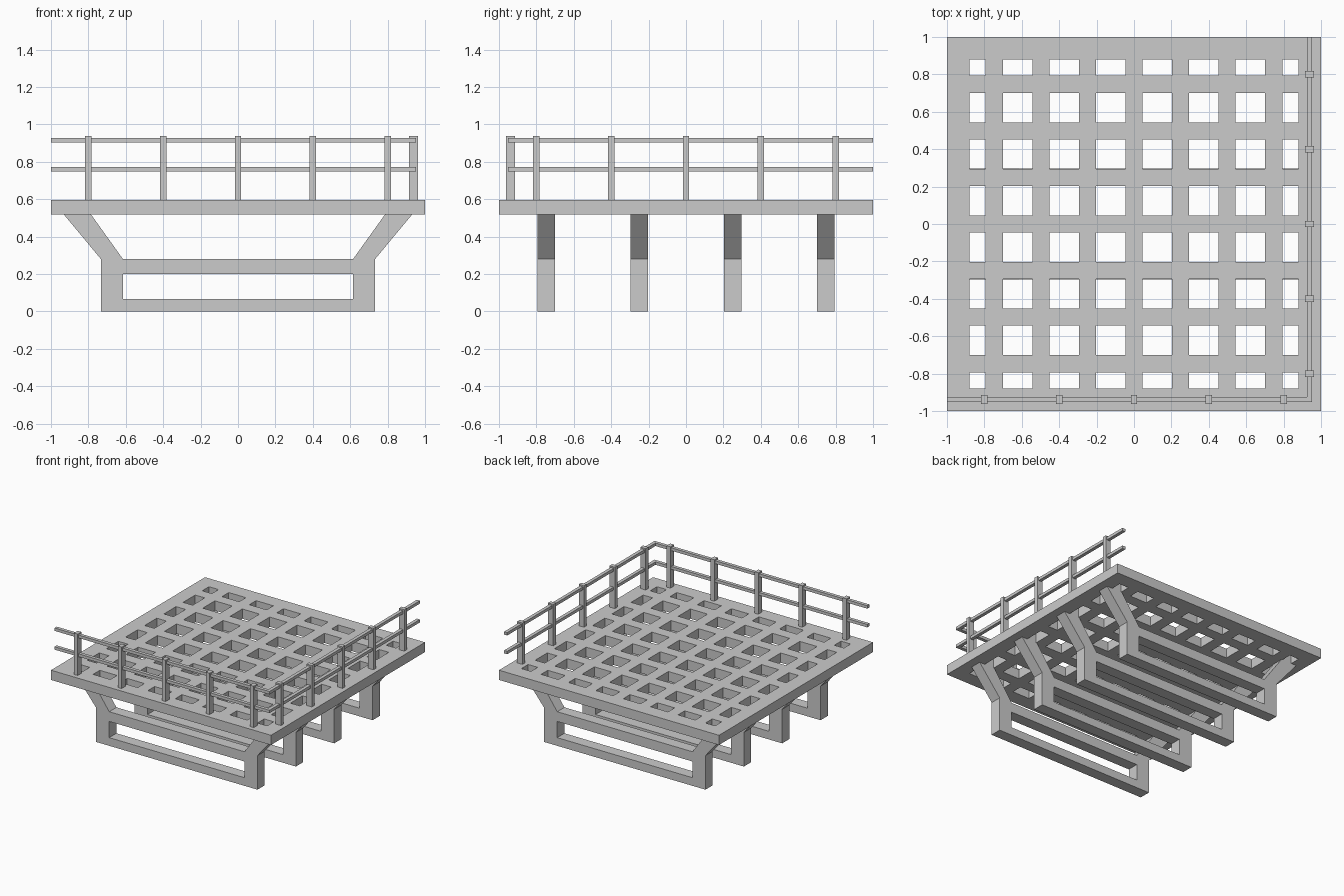
import bpy, bmesh

if "Cube" in bpy.data.objects:
    bpy.data.objects.remove(bpy.data.objects["Cube"])


def finish(name, bm):
    bmesh.ops.recalc_face_normals(bm, faces=bm.faces)
    mesh = bpy.data.meshes.new(name)
    bm.to_mesh(mesh)
    bm.free()
    obj = bpy.data.objects.new(name, mesh)
    bpy.context.collection.objects.link(obj)
    return obj


def box(name, lo, hi):
    bm = bmesh.new()
    bmesh.ops.create_cube(bm, size=1)
    for v in bm.verts:
        v.co = [(a + b) / 2 + c * (b - a) for a, b, c in zip(lo, hi, v.co)]
    return finish(name, bm)


def sheet(name, verts, faces, move):
    """Extrude a flat set of faces into a closed solid."""
    bm = bmesh.new()
    vs = [bm.verts.new(v) for v in verts]
    for f in faces:
        bm.faces.new([vs[i] for i in f])
    ext = bmesh.ops.extrude_face_region(bm, geom=bm.faces[:], use_keep_orig=True)
    bmesh.ops.translate(bm, vec=move,
                        verts=[g for g in ext["geom"] if isinstance(g, bmesh.types.BMVert)])
    loose = [v for v in bm.verts if not v.link_faces]
    bmesh.ops.delete(bm, geom=loose, context='VERTS')
    return finish(name, bm)


# Deck: border frame and lattice of 7 x 7 bars in one solid slab
cuts = [-1, -0.88]
for k in range(-3, 4):
    cuts += [k * 0.249 - 0.046, k * 0.249 + 0.046]
cuts += [0.88, 1]
n = len(cuts)
points = [(x, y, 0.517) for y in cuts for x in cuts]
cells = [(j * n + i, j * n + i + 1, (j + 1) * n + i + 1, (j + 1) * n + i)
         for j in range(n - 1) for i in range(n - 1)
         if i in (0, n - 2) or j in (0, n - 2) or i % 2 == 0 or j % 2 == 0]
sheet("lattice_deck", points, cells, (0, 0, 0.08))

# Support frames: closed loop below, flared arms up to the deck
half = [(0.733, 0), (0.733, 0.28), (0.93, 0.517), (0.785, 0.517),
        (0.615, 0.28), (0.615, 0.2), (0.615, 0.067), (0.615, 0)]
m = len(half)
arm = [(0, 1, 4, 5), (0, 5, 6), (0, 6, 7), (1, 2, 3, 4)]
faces = arm + [tuple(i + m for i in reversed(f)) for f in arm]
faces += [(4, 5, 5 + m, 4 + m), (6, 7, 7 + m, 6 + m)]
for k, y in enumerate((-0.747, -0.249, 0.249, 0.747)):
    verts = [(s * x, y - 0.047, z) for s in (1, -1) for x, z in half]
    sheet(f"support_frame_{k + 1}", verts, faces, (0, 0.094, 0))

# Railing posts along the front and right edges
for k in range(5):
    p = -0.8 + 0.4 * k
    box(f"front_post_{k + 1}", (p - 0.017, -0.963, 0.59), (p + 0.017, -0.915, 0.937))
    box(f"right_post_{k + 1}", (0.915, p - 0.017, 0.59), (0.963, p + 0.017, 0.937))

# L-shaped rails
a, b = 0.925, 0.953
for name, z in (("lower_rail", 0.748), ("upper_rail", 0.902)):
    outline = [(-1, -b, z), (b, -b, z), (b, 1, z), (a, 1, z), (a, -a, z), (-1, -a, z)]
    sheet(name, outline, [(0, 1, 4, 5), (1, 2, 3, 4)], (0, 0, 0.024))
